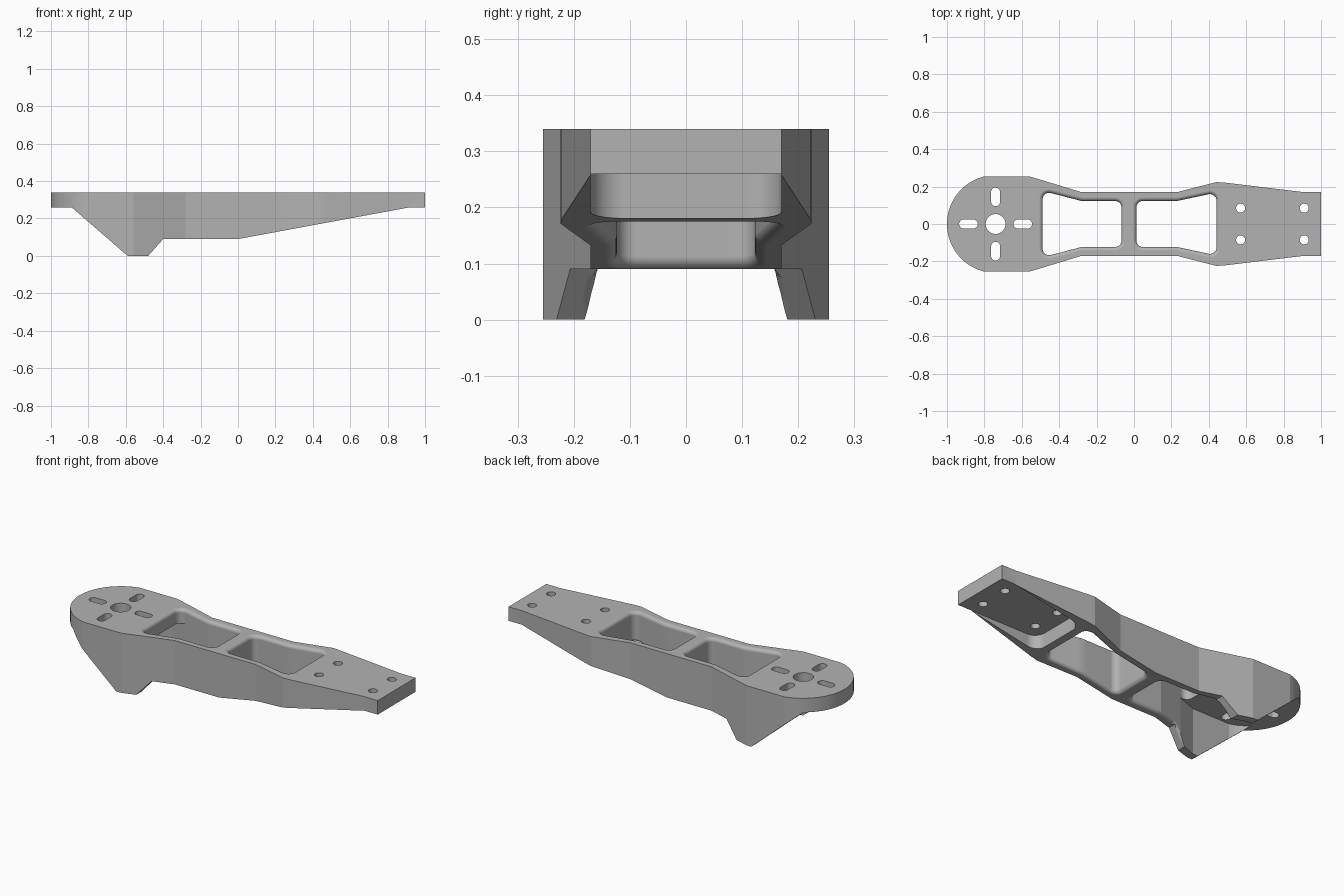
import bpy, bmesh, math
from mathutils import Vector

if "Cube" in bpy.data.objects:
    bpy.data.objects.remove(bpy.data.objects["Cube"])

TOP, PLATE = 0.34, 0.26          # deck height and underside of the thin end plates
MOTOR_X = -0.74
SEGS = 10

# Lower edge of the arm seen from the side
BELLY = [(-1.1, PLATE), (-0.89, PLATE), (-0.59, 0), (-0.48, 0),
         (-0.4, 0.09), (0, 0.09), (0.92, PLATE), (1.1, PLATE)]


def belly(x):
    for (x0, z0), (x1, z1) in zip(BELLY, BELLY[1:]):
        if x <= x1:
            return z0 + (z1 - z0) * (x - x0) / (x1 - x0)
    return PLATE


def mirrored(half):
    """Close a +y half outline by mirroring it across y = 0."""
    return half + [(x, -y) for x, y in reversed(half) if y > 1e-5]


def arc(cx, cy, r, a0, a1, n=SEGS):
    return [(cx + r * math.cos(a0 + (a1 - a0) * i / n),
             cy + r * math.sin(a0 + (a1 - a0) * i / n)) for i in range(n + 1)]


def rounded(points, r):
    """Round the sharp corners of an outline; gentle bends stay as they are."""
    out = []
    for i, p in enumerate(points):
        p = Vector(p)
        a = (Vector(points[i - 1]) - p).normalized()
        b = (Vector(points[(i + 1) % len(points)]) - p).normalized()
        half = a.angle(b) / 2
        if half > 1.2:
            out.append(tuple(p))
            continue
        c = p + (a + b).normalized() * r / math.sin(half)
        t = r / math.tan(half)
        va, vb = p + a * t - c, p + b * t - c
        sweep = va.angle(vb)
        for k in range(SEGS + 1):
            f = k / SEGS
            v = (va * math.sin((1 - f) * sweep) + vb * math.sin(f * sweep)) / math.sin(sweep)
            out.append(tuple(c + v))
    return out


def loft(name, rings):
    """Solid from a stack of matching rings, capped at both ends."""
    bm = bmesh.new()
    loops = [[bm.verts.new(p) for p in ring] for ring in rings]
    n = len(loops[0])
    for lo, hi in zip(loops, loops[1:]):
        for i in range(n):
            bm.faces.new((lo[i], lo[(i + 1) % n], hi[(i + 1) % n], hi[i]))
    bm.faces.new(loops[0][::-1])
    bm.faces.new(loops[-1])
    bmesh.ops.recalc_face_normals(bm, faces=bm.faces)
    mesh = bpy.data.meshes.new(name)
    bm.to_mesh(mesh)
    bm.free()
    obj = bpy.data.objects.new(name, mesh)
    bpy.context.collection.objects.link(obj)
    return obj


def prism(name, outline, z0, z1):
    return loft(name, [[(x, y, z) for x, y in outline] for z in (z0, z1)])


def combine(target, cutter, operation="DIFFERENCE"):
    cutter.hide_render = True
    mod = target.modifiers.new("cut", "BOOLEAN")
    mod.operation, mod.solver, mod.object = operation, "EXACT", cutter
    bpy.context.view_layer.objects.active = target
    bpy.ops.object.modifier_apply(modifier=mod.name)
    bpy.data.objects.remove(cutter)


def split_edges(outline, parts=6):
    out = []
    for i, p in enumerate(outline):
        p, q = Vector(p), Vector(outline[(i + 1) % len(outline)])
        n = parts if (q - p).length > 0.05 else 1
        out += [p.lerp(q, k / n) for k in range(n)]
    return out


def window_cutter(half, r=0.02):
    """Window whose walls flare out in a fillet at the deck and at the belly."""
    pts = split_edges(rounded(mirrored(half), 0.035))
    n = len(pts)
    normals = []
    for i in range(n):
        t = (pts[(i + 1) % n] - pts[i - 1]).normalized()
        normals.append(Vector((-t.y, t.x)))      # outlines run clockwise

    def ring(offset, height):
        flat = [p + d * offset for p, d in zip(pts, normals)]
        return [(p.x, p.y, height(p.x)) for p in flat]

    steps = [math.pi / 2 * k / SEGS for k in range(SEGS + 1)]
    rings = [ring(r, lambda x: -0.1)]
    for a in reversed(steps):
        rings.append(ring(r * (1 - math.cos(a)),
                          lambda x, a=a: belly(x) + r * (1 - math.sin(a))))
    for a in steps:
        rings.append(ring(r * (1 - math.cos(a)),
                          lambda x, a=a: TOP - r * (1 - math.sin(a))))
    rings.append(ring(r, lambda x: TOP + 0.1))
    return loft("window_cutter", rings)


def slot_outline(cx, cy, length, r, upright):
    d = length / 2 - r
    ends = arc(d, 0, r, -math.pi / 2, math.pi / 2) + arc(-d, 0, r, math.pi / 2, 1.5 * math.pi)
    return [(cx - v, cy + u) if upright else (cx + u, cy + v) for u, v in ends]


# Plan shape of the arm: round motor end, waist, flared tail
R, W = 0.262, 0.255
nose = arc(-1 + R, 0, R, math.pi, math.pi - math.asin(W / R), 18)
plan = nose + [(-0.56, W), (-0.28, 0.17), (0.23, 0.17), (0.44, 0.224),
               (0.48, 0.222), (0.91, 0.17), (1, 0.17)]
arm = prism("arm", mirrored(plan), -0.1, TOP)

# Trim to the side profile
side = [(x, z) for x, z in BELLY] + [(1.1, 0.5), (-1.1, 0.5)]
trim = loft("side_trim", [[(x, y, z) for x, z in side] for y in (-0.4, 0.4)])
combine(arm, trim, "INTERSECT")

# Recess between the skirts under the motor plate
inner = R - 0.045
recess = arc(-1 + R, 0, inner, math.pi, math.pi - math.asin(0.21 / inner), 18)
recess += [(-0.56, 0.21), (-0.44, 0.166)]
combine(arm, prism("motor_recess", mirrored(recess), -0.2, PLATE))

# Recess with rounded inner corners under the tail plate
tail = rounded(mirrored([(0.49, 0.17), (1.2, 0.17)]), 0.06)
combine(arm, prism("tail_recess", tail, -0.2, PLATE))

# Two windows either side of the cross bar
combine(arm, window_cutter([(-0.489, 0.177), (-0.28, 0.123), (-0.067, 0.123)]))
combine(arm, window_cutter([(0.013, 0.123), (0.23, 0.123), (0.441, 0.168)]))

# Motor shaft hole, four mounting slots and four tail screw holes
holes = [arc(MOTOR_X, 0, 0.053, 0, 2 * math.pi, 40)[:-1]]
for s in (-1, 1):
    holes.append(slot_outline(MOTOR_X + s * 0.145, 0, 0.1, 0.024, False))
    holes.append(slot_outline(MOTOR_X, s * 0.145, 0.1, 0.024, True))
    for x in (0.57, 0.91):
        holes.append(arc(x, s * 0.085, 0.024, 0, 2 * math.pi, 32)[:-1])
for outline in holes:
    combine(arm, prism("hole_cutter", outline, 0.2, 0.5))

# Plain grey finish
grey = bpy.data.materials.new("grey")
grey.use_nodes = True
colour = (0.45, 0.45, 0.45, 1)
grey.diffuse_color = colour
grey.node_tree.nodes["Principled BSDF"].inputs["Base Color"].default_value = colour
arm.data.materials.clear()
arm.data.materials.append(grey)

# Smooth fillets with crisp edges
bpy.ops.object.select_all(action="DESELECT")
arm.select_set(True)
bpy.context.view_layer.objects.active = arm
bpy.ops.object.shade_smooth_by_angle(angle=math.radians(13))
weighted = arm.modifiers.new("weighted_normals", "WEIGHTED_NORMAL")
weighted.keep_sharp = True
